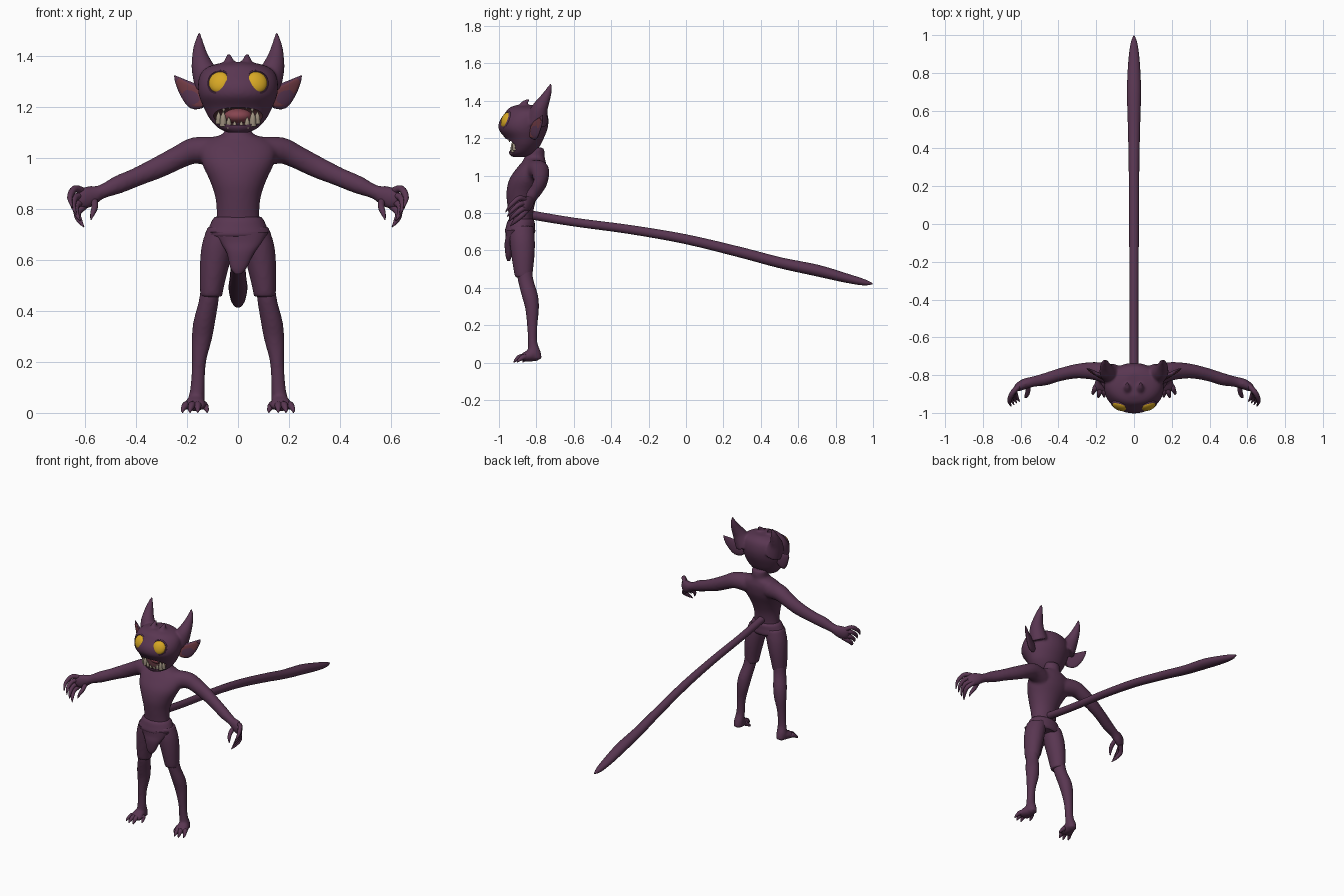
import bpy, bmesh, math
from mathutils import Vector, Matrix


def material(name, col):
    m = bpy.data.materials.new(name)
    m.diffuse_color = (*col, 1)
    return m


SKIN = material("purple_skin", (0.1, 0.037, 0.083))
EYE = material("yellow_eye", (0.68, 0.39, 0.018))
EAR = material("inner_ear", (0.17, 0.045, 0.06))
TOOTH = material("ivory_tooth", (0.34, 0.28, 0.21))
TONGUE = material("tongue_pink", (0.24, 0.06, 0.08))
MOUTH = material("mouth_dark", (0.06, 0.02, 0.025))


def smooth_path(pts, sub):
    """Catmull-Rom through rows of numbers."""
    out = []
    for i in range(len(pts) - 1):
        p0, p1 = pts[max(i - 1, 0)], pts[i]
        p2, p3 = pts[i + 1], pts[min(i + 2, len(pts) - 1)]
        for s in range(sub):
            t = s / sub
            out.append([0.5 * (2 * b + (c - a) * t + (2 * a - 5 * b + 4 * c - d) * t * t
                               + (3 * b - a - 3 * c + d) * t ** 3)
                        for a, b, c, d in zip(p0, p1, p2, p3)])
    return out + [list(pts[-1])]


def loft(bm, pts, level=False, n=20, sub=4):
    """Oval rings along x, y, z, ra[, rb]; level keeps rings horizontal."""
    rows = smooth_path([p if len(p) == 5 else (*p, p[3]) for p in pts], sub)
    cs = [Vector(r[:3]) for r in rows]
    rings = []
    for i, r in enumerate(rows):
        u, v = Vector((1, 0, 0)), Vector((0, 1, 0))
        if not level:
            t = (cs[min(i + 1, len(cs) - 1)] - cs[max(i - 1, 0)]).normalized()
            ref = Vector((0, 1, 0)) if abs((cs[-1] - cs[0]).normalized().z) > 0.75 else Vector((0, 0, 1))
            u = t.cross(ref).normalized()
            v = u.cross(t)
        ra, rb = max(r[3], 0.001), max(r[4], 0.001)
        rings.append([bm.verts.new(cs[i] + u * ra * math.cos(a) + v * rb * math.sin(a))
                      for a in (2 * math.pi * k / n for k in range(n))])
    for a, b in zip(rings, rings[1:]):
        for k in range(n):
            bm.faces.new((a[k], a[(k + 1) % n], b[(k + 1) % n], b[k]))
    bm.faces.new(rings[0])
    bm.faces.new(rings[-1])


def finish(name, bm, mat, mirror=False, voxel=0, cutter=None):
    bmesh.ops.recalc_face_normals(bm, faces=bm.faces)
    me = bpy.data.meshes.new(name)
    bm.to_mesh(me)
    bm.free()
    ob = bpy.data.objects.new(name, me)
    bpy.context.collection.objects.link(ob)
    me.materials.append(mat)
    bpy.ops.object.select_all(action='DESELECT')
    ob.select_set(True)
    bpy.context.view_layer.objects.active = ob
    if mirror:
        ob.modifiers.new("mirror", 'MIRROR').use_mirror_merge = False
    if voxel:
        m = ob.modifiers.new("fuse", 'REMESH')
        m.mode, m.voxel_size = 'VOXEL', voxel
        m = ob.modifiers.new("soften", 'SMOOTH')
        m.iterations, m.factor = 5, 0.5
    if cutter:
        m = ob.modifiers.new("cut", 'BOOLEAN')
        m.object, m.operation, m.solver = cutter, 'DIFFERENCE', 'EXACT'
        m.material_mode = 'TRANSFER'
    for m in list(ob.modifiers):
        bpy.ops.object.modifier_apply(modifier=m.name)
    bpy.ops.object.shade_smooth_by_angle(angle=math.radians(50))
    return ob


def lofts(name, mat, paths, mirror=False, voxel=0, **kw):
    bm = bmesh.new()
    for p in paths:
        loft(bm, p, **kw)
    return finish(name, bm, mat, mirror, voxel)


def ellipsoid(name, mat, c, r, rot=None, mirror=False):
    bm = bmesh.new()
    M = Matrix.Translation(c) @ (rot or Matrix()) @ Matrix.Diagonal((*r, 1))
    bmesh.ops.create_uvsphere(bm, u_segments=32, v_segments=20, radius=1, matrix=M)
    return finish(name, bm, mat, mirror)


def oval(z, rx, front, back):
    return (0, (front + back) / 2, z, rx, (back - front) / 2)


# Torso fused with both arms
bm = bmesh.new()
loft(bm, [oval(0.70, 0.10, -0.945, -0.815), oval(0.76, 0.085, -0.945, -0.82),
          oval(0.84, 0.088, -0.955, -0.81), oval(0.91, 0.11, -0.96, -0.785),
          oval(0.98, 0.142, -0.945, -0.755), oval(1.04, 0.15, -0.905, -0.745),
          oval(1.075, 0.115, -0.875, -0.75), oval(1.095, 0.06, -0.865, -0.755),
          oval(1.12, 0.052, -0.855, -0.755), oval(1.15, 0.052, -0.84, -0.76)], level=True, n=32)
ARM = [(0.09, -0.81, 1.025, 0.06), (0.17, -0.785, 1.03, 0.052), (0.23, -0.777, 1.005, 0.046),
       (0.31, -0.78, 0.965, 0.038, 0.043), (0.40, -0.80, 0.925, 0.034, 0.037),
       (0.47, -0.822, 0.896, 0.033, 0.036), (0.535, -0.835, 0.868, 0.028),
       (0.575, -0.845, 0.853, 0.028, 0.04), (0.61, -0.862, 0.84, 0.024, 0.042),
       (0.632, -0.875, 0.833, 0.012, 0.025)]
for s in (1, -1):
    loft(bm, [(p[0] * s, *p[1:]) for p in ARM])
finish("torso_and_arms", bm, SKIN, voxel=0.009)

# Clawed fingers and thumb
top = [(0.60, -0.85, 0.865), (0.64, -0.89, 0.88), (0.66, -0.935, 0.845), (0.65, -0.965, 0.805)]
low = [(0.60, -0.85, 0.815), (0.63, -0.88, 0.785), (0.622, -0.915, 0.755), (0.605, -0.94, 0.73)]
radii = (0.014, 0.014, 0.011, 0.002)
fingers = [[(*Vector(a).lerp(Vector(b), k / 3), r) for a, b, r in zip(top, low, radii)] for k in range(4)]
fingers.append([(0.565, -0.845, 0.84, 0.014), (0.562, -0.885, 0.81, 0.013),
                (0.57, -0.91, 0.785, 0.01), (0.578, -0.92, 0.757, 0.002)])
lofts("fingers", SKIN, fingers, True, n=10)

# Short trousers: both thighs and seat fused, ending in a hem
thigh = [(0.105, -0.868, 0.455, 0.043, 0.046), (0.102, -0.87, 0.50, 0.048, 0.053),
         (0.092, -0.872, 0.58, 0.058, 0.063), (0.078, -0.876, 0.66, 0.064, 0.068),
         (0.06, -0.88, 0.73, 0.06, 0.065)]
lofts("short_trousers", SKIN, [thigh], True, 0.009, level=True, n=28)

# Lower legs with feet
shin = [(0.108, -0.865, 0.50, 0.038, 0.042), (0.115, -0.857, 0.44, 0.039, 0.042),
        (0.132, -0.835, 0.36, 0.043, 0.044), (0.142, -0.823, 0.29, 0.04, 0.037),
        (0.153, -0.822, 0.20, 0.028, 0.028), (0.158, -0.82, 0.11, 0.028, 0.025),
        (0.162, -0.812, 0.06, 0.032, 0.035), (0.162, -0.808, 0.02, 0.031, 0.038)]
bm = bmesh.new()
loft(bm, shin, level=True)
loft(bm, [(0.162, -0.785, 0.028, 0.022), (0.165, -0.82, 0.04, 0.035, 0.034),
          (0.17, -0.865, 0.03, 0.044, 0.024), (0.172, -0.885, 0.022, 0.036, 0.014)])
finish("lower_legs", bm, SKIN, True, 0.008)

# Toes
lofts("toes", SKIN, [[(bx, -0.855, 0.028, 0.016), (0.55 * bx + 0.45 * tx, ty + 0.025, 0.03, 0.015),
                      (tx, ty, 0.012, 0.008), (tx, ty - 0.008, 0.001, 0.002)]
                     for bx, tx, ty in ((0.14, 0.122, -0.865), (0.158, 0.158, -0.91),
                                        (0.176, 0.188, -0.912), (0.195, 0.217, -0.895))],
      True, n=10)

# Loincloth: waist wrap and hanging flap
lofts("waist_wrap", SKIN, [[oval(0.685, 0.108, -0.955, -0.815), oval(0.70, 0.126, -0.968, -0.806),
                            oval(0.73, 0.113, -0.962, -0.808), oval(0.755, 0.102, -0.955, -0.81),
                            oval(0.768, 0.092, -0.945, -0.82)]], level=True, n=32)
lofts("loincloth_flap", SKIN, [[(0.0, -0.948, 0.545, 0.012, 0.008), (0.002, -0.948, 0.57, 0.032, 0.016),
                                (0.01, -0.945, 0.63, 0.055, 0.025), (0.012, -0.93, 0.67, 0.085, 0.035),
                                (0.004, -0.92, 0.71, 0.115, 0.045)]], level=True)

# Long tail with a paddle-like end
lofts("tail", SKIN, [[(0, -0.86, 0.795, 0.024), (0, -0.6, 0.752, 0.023), (0, -0.3, 0.712, 0.024),
                      (0, 0, 0.66, 0.026), (0, 0.3, 0.588, 0.028), (0, 0.5, 0.535, 0.032, 0.029),
                      (0, 0.7, 0.493, 0.037, 0.031), (0, 0.85, 0.454, 0.031, 0.025),
                      (0, 0.95, 0.43, 0.019, 0.017), (0, 0.998, 0.422, 0.003)]])

# Mouth cutter, then head fused with horns and brow spikes
cutter = ellipsoid("mouth_cutter", MOUTH, (0, -0.9, 1.17), (0.098, 0.082, 0.05))
bm = bmesh.new()
loft(bm, [oval(1.10, 0.04, -0.93, -0.85), oval(1.12, 0.08, -0.947, -0.81),
          oval(1.16, 0.115, -0.95, -0.78), oval(1.20, 0.135, -0.967, -0.76),
          oval(1.245, 0.153, -1.0, -0.742), oval(1.29, 0.157, -0.998, -0.735),
          oval(1.335, 0.145, -0.968, -0.742), oval(1.362, 0.11, -0.945, -0.76),
          oval(1.377, 0.05, -0.91, -0.79)], level=True, n=40)
for s in (1, -1):
    loft(bm, [(s * 0.11, -0.80, 1.28, 0.06), (s * 0.137, -0.785, 1.35, 0.046),
              (s * 0.149, -0.76, 1.40, 0.032), (s * 0.153, -0.738, 1.445, 0.02),
              (s * 0.152, -0.722, 1.492, 0.005)])
    loft(bm, [(s * 0.033, -0.885, 1.35, 0.026), (s * 0.035, -0.865, 1.385, 0.017),
              (s * 0.036, -0.838, 1.408, 0.006)])
finish("head", bm, SKIN, voxel=0.007, cutter=cutter)
bpy.data.objects.remove(cutter)

# Ears and their coloured hollows
ear = [(0.13, -0.825, 1.225, 0.014, 0.03), (0.165, -0.81, 1.24, 0.014, 0.05),
       (0.205, -0.79, 1.272, 0.011, 0.036), (0.235, -0.772, 1.305, 0.006, 0.016),
       (0.25, -0.765, 1.325, 0.001)]
lofts("ears", SKIN, [ear], True)
lofts("ear_hollows", EAR, [[(x + 0.002, y - 0.011 + 0.05 * (x - 0.13), z, 0.004, b * 0.75)
                            for x, y, z, a, b in ear[:4]]], True)

# Eyes set in raised sockets
turn = Vector((0.28, -0.88, 0.33)).to_track_quat('Z', 'Y').to_matrix().to_4x4()
spot = Vector((0.073, -0.962, 1.297))
ellipsoid("eyes", EYE, spot, (0.043, 0.044, 0.023), turn, True)
bm = bmesh.new()
hub = Matrix.Translation(spot) @ turn
R = [[bm.verts.new(hub @ Vector(((0.045 + 0.007 * math.cos(b)) * math.cos(a),
                                 (0.045 + 0.007 * math.cos(b)) * math.sin(a), 0.012 * math.sin(b) - 0.005)))
      for b in (k * math.pi / 4 for k in range(8))] for a in (j * math.pi / 16 for j in range(32))]
for j in range(32):
    for k in range(8):
        bm.faces.new((R[j][k], R[(j + 1) % 32][k], R[(j + 1) % 32][(k + 1) % 8], R[j][(k + 1) % 8]))
finish("eye_sockets", bm, SKIN, True)

# Tongue
ellipsoid("tongue", TONGUE, (0, -0.865, 1.165), (0.055, 0.05, 0.03))


# Teeth around the lips: small above, larger fangs below
def lip(x, z):
    return -0.867 - (0.075 + 0.4 * max(z - 1.16, 0)) * math.sqrt(1 - (x / 0.125) ** 2)


teeth = []
for x, tall, wide, up in ((0.012, 0.02, 0.007, -1), (0.033, 0.022, 0.008, -1), (0.056, 0.028, 0.009, -1),
                          (0.013, 0.022, 0.009, 1), (0.036, 0.036, 0.011, 1),
                          (0.058, 0.052, 0.014, 1), (0.076, 0.04, 0.012, 1)):
    z = 1.17 - up * 0.047 * math.sqrt(1 - (x / 0.092) ** 2)
    y = lip(x, z) + 0.008
    teeth.append([(x, y + 0.004, z - up * 0.008, wide), (x, y, z + up * tall * 0.5, wide * 0.8),
                  (x, y, z + up * tall, 0.001)])
lofts("teeth", TOOTH, teeth, True, n=10)
